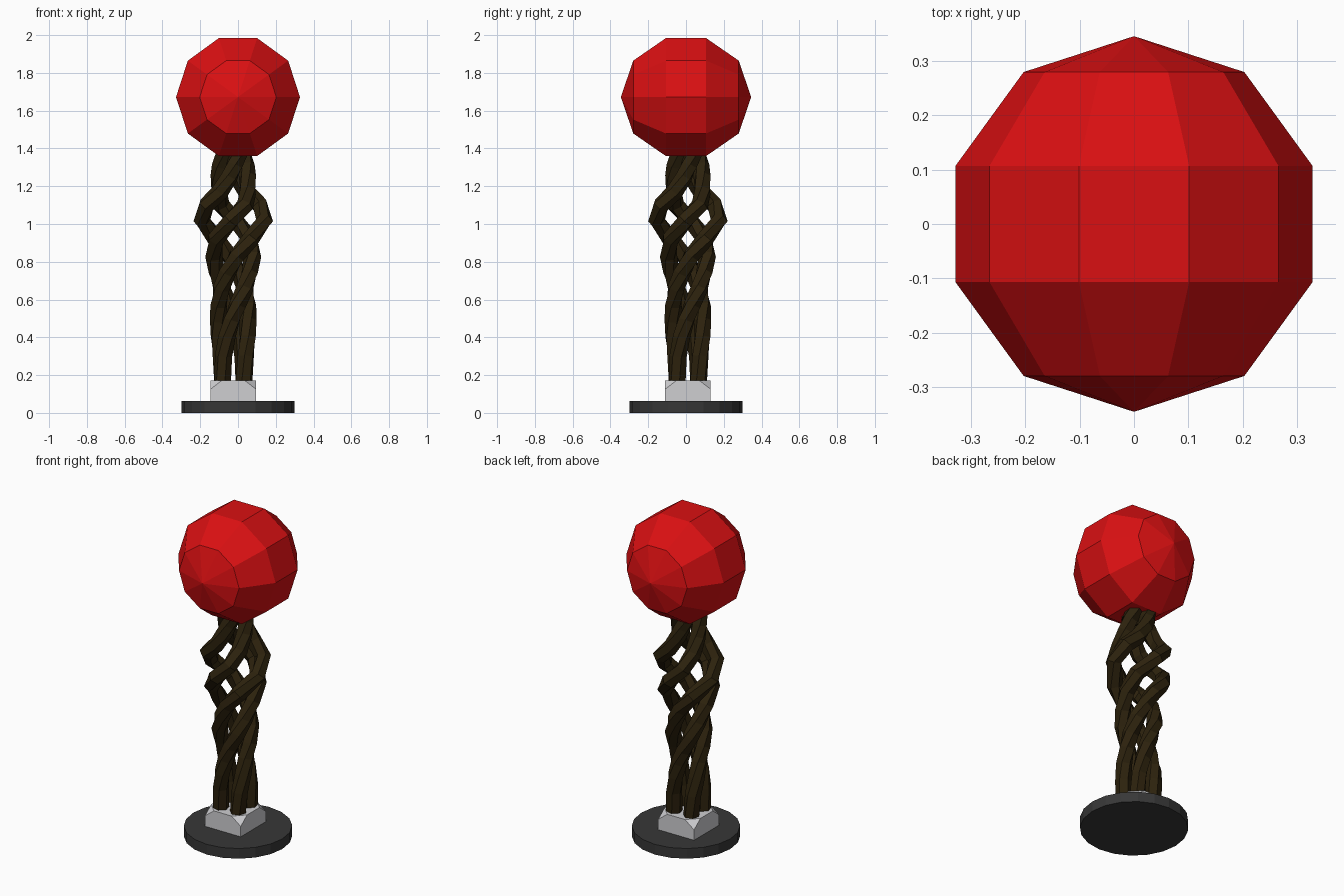
import bpy, bmesh, math
from mathutils import Matrix, Vector

if "Cube" in bpy.data.objects:
    bpy.data.objects.remove(bpy.data.objects["Cube"])

CX, CY = -0.025, 0.01   # axis of the twisted stem


def material(name, rgb):
    m = bpy.data.materials.new(name)
    m.diffuse_color = (*rgb, 1)
    m.use_nodes = True
    m.node_tree.nodes["Principled BSDF"].inputs["Base Color"].default_value = m.diffuse_color
    return m


def add_object(name, bm, mat):
    bmesh.ops.recalc_face_normals(bm, faces=bm.faces)
    me = bpy.data.meshes.new(name)
    bm.to_mesh(me)
    bm.free()
    me.materials.append(mat)
    ob = bpy.data.objects.new(name, me)
    bpy.context.collection.objects.link(ob)
    return ob


red = material("red", (0.7, 0.005, 0.006))
bark = material("dark_brown", (0.026, 0.016, 0.004))
stone = material("light_grey", (0.62, 0.62, 0.64))
iron = material("charcoal", (0.038, 0.038, 0.038))

# Round base
bm = bmesh.new()
bmesh.ops.create_cone(bm, cap_ends=True, segments=20, radius1=0.3, radius2=0.3,
                      depth=0.062, matrix=Matrix.Translation((0, 0, 0.031)))
add_object("base_disc", bm, iron)

# Socket: square block with its four top corners sloped down
bm = bmesh.new()
steps = (-0.121, -0.06, 0.06, 0.121)
grid = [[bm.verts.new((CX + x, CY + y, 0.125 if abs(x) > 0.1 and abs(y) > 0.1 else 0.172))
         for y in steps] for x in steps]
for i in range(3):
    for j in range(3):
        quad = [grid[i][j], grid[i + 1][j], grid[i + 1][j + 1], grid[i][j + 1]]
        if i != 1 and j != 1:   # split the corner quads across their slope
            k = next(n for n, v in enumerate(quad) if v.co.z < 0.15)
            q = quad[k:] + quad[:k]
            bm.faces.new((q[0], q[1], q[3]))
            bm.faces.new((q[1], q[2], q[3]))
        else:
            bm.faces.new(quad)
rim = [e for e in bm.edges if e.is_boundary]
out = bmesh.ops.extrude_edge_only(bm, edges=rim)["geom"]
for v in out:
    if isinstance(v, bmesh.types.BMVert):
        v.co.z = 0.06
bmesh.ops.holes_fill(bm, edges=[e for e in bm.edges if e.is_boundary], sides=0)
add_object("socket", bm, stone)

# Twisted strands: height, angle in degrees, distance from the axis
path = [(0.165, 45, 0.080), (0.30, 52, 0.084), (0.40, 66, 0.084), (0.49, 84, 0.078),
        (0.57, 106, 0.080), (0.66, 134, 0.088), (0.74, 160, 0.092), (0.83, 190, 0.104),
        (0.92, 225, 0.130), (1.02, 266, 0.166), (1.10, 294, 0.155), (1.17, 318, 0.105),
        (1.25, 345, 0.078), (1.31, 365, 0.068), (1.37, 388, 0.060), (1.42, 405, 0.050)]
SIDES, THICK = 6, 0.046


def strand(name, turn):
    pts = [Vector((CX + r * math.cos(math.radians(a + turn)),
                   CY + r * math.sin(math.radians(a + turn)), z)) for z, a, r in path]
    bm = bmesh.new()
    rings = []
    for i, p in enumerate(pts):
        t = (pts[min(i + 1, len(pts) - 1)] - pts[max(i - 1, 0)]).normalized()
        if i == 0:
            t = Vector((0, 0, 1))
        # frame facing away from the stem axis
        u = Vector((p.x - CX, p.y - CY, 0))
        u = (u - t * u.dot(t)).normalized()
        w = t.cross(u)
        rings.append([bm.verts.new(p + THICK * (u * math.cos(k * math.tau / SIDES)
                                                + w * math.sin(k * math.tau / SIDES)))
                      for k in range(SIDES)])
    for a, b in zip(rings, rings[1:]):
        for k in range(SIDES):
            n = (k + 1) % SIDES
            bm.faces.new((a[k], a[n], b[n], b[k]))
    bm.faces.new(rings[0])
    bm.faces.new(rings[-1])
    add_object(name, bm, bark)


for n in range(4):
    strand(f"strand_{n + 1}", 90 * n)

# Faceted ball with its poles facing front and back
bm = bmesh.new()
bmesh.ops.create_uvsphere(bm, u_segments=10, v_segments=5, radius=0.345)
turn = Matrix.Rotation(math.radians(90), 4, 'X') @ Matrix.Rotation(math.radians(90), 4, 'Z')
bmesh.ops.transform(bm, matrix=Matrix.Translation((0, 0, 1.672)) @ turn, verts=bm.verts)
add_object("ball", bm, red)
